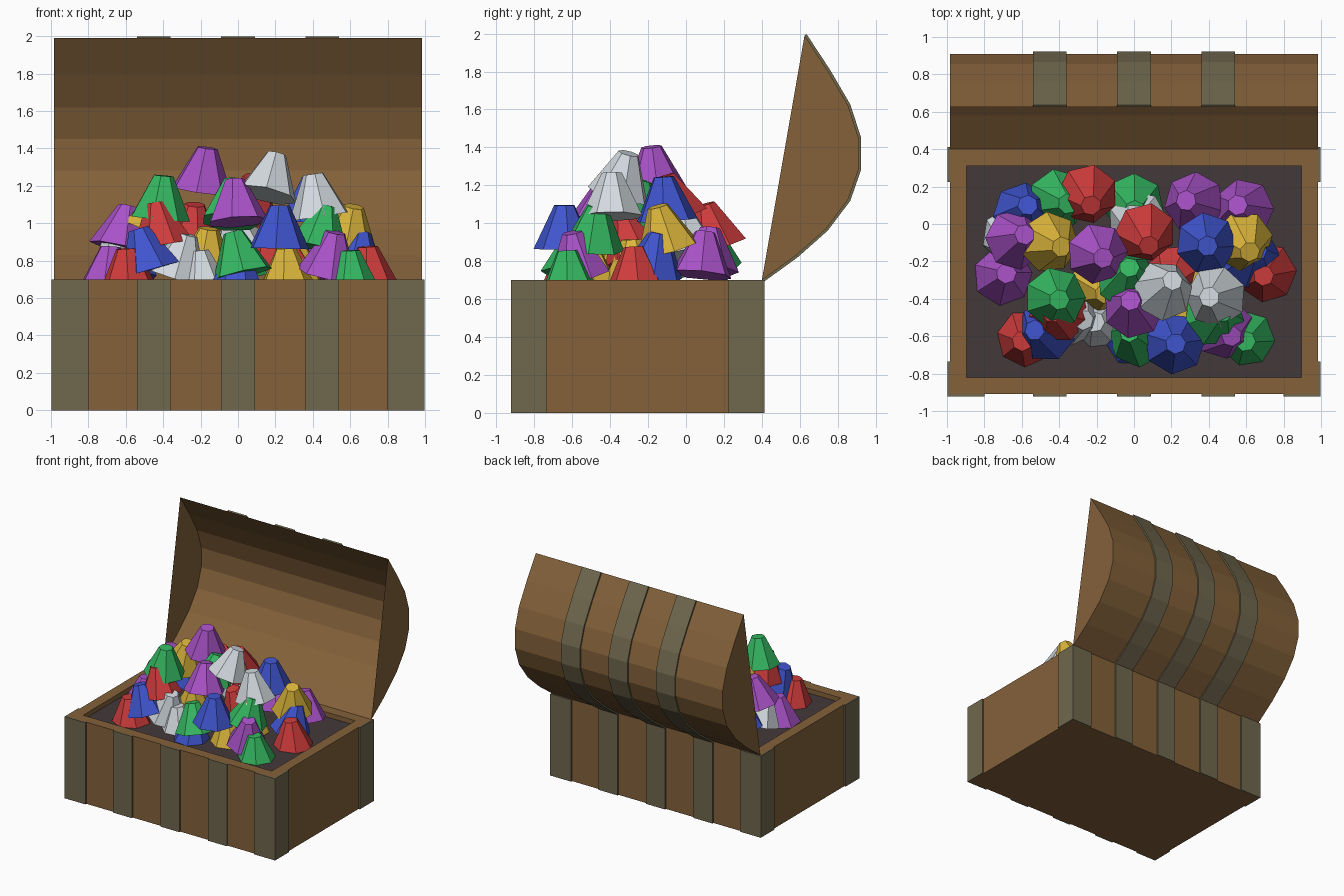
import bpy, bmesh, math, random
from mathutils import Vector, Euler

if "Cube" in bpy.data.objects:
    bpy.data.objects.remove(bpy.data.objects["Cube"])
random.seed(4)

def material(name, rgb):
    m = bpy.data.materials.new(name)
    m.diffuse_color = (*rgb, 1)
    m.use_nodes = True
    m.node_tree.nodes["Principled BSDF"].inputs["Base Color"].default_value = m.diffuse_color
    return m

wood = material("wood", (0.23, 0.12, 0.042))
iron = material("dull_iron", (0.16, 0.135, 0.075))
dark = material("dark_lining", (0.055, 0.04, 0.042))

def finish(name, bm, mat):
    bmesh.ops.recalc_face_normals(bm, faces=bm.faces)
    me = bpy.data.meshes.new(name)
    bm.to_mesh(me)
    bm.free()
    me.materials.append(mat)
    ob = bpy.data.objects.new(name, me)
    bpy.context.collection.objects.link(ob)
    return ob

def box(name, x0, x1, y0, y1, z0, z1, mat):
    bm = bmesh.new()
    bmesh.ops.create_cube(bm, size=1)
    for v in bm.verts:
        v.co = ((x0 + x1) / 2 + v.co.x * (x1 - x0),
                (y0 + y1) / 2 + v.co.y * (y1 - y0),
                (z0 + z1) / 2 + v.co.z * (z1 - z0))
    return finish(name, bm, mat)

# Chest body: box with a recess pushed into the top
X, Y0, Y1, H = 0.985, -0.91, 0.40, 0.70
bm = bmesh.new()
bmesh.ops.create_cube(bm, size=1)
for v in bm.verts:
    v.co = (v.co.x * 2 * X, (Y0 + Y1) / 2 + v.co.y * (Y1 - Y0), (v.co.z + 0.5) * H)
bm.faces.ensure_lookup_table()
top = max(bm.faces, key=lambda f: f.calc_center_median().z)
bmesh.ops.inset_region(bm, faces=[top], thickness=0.128)
floor = bmesh.ops.extrude_discrete_faces(bm, faces=[top])["faces"][0]
for v in floor.verts:
    v.co.z -= 0.04
floor.material_index = 1
body = finish("chest_body", bm, wood)
body.data.materials.append(dark)

# Corner irons: one plate along the front/back and one along the side
T = 0.013
for sx in (-1, 1):
    for tag, y, d in (("front", Y0, 1), ("back", Y1, -1)):
        xs = sorted((sx * 0.80, sx * (X + T)))
        ys = sorted((y - d * T, y))
        box(f"corner_iron_{tag}", *xs, *ys, 0, H, iron)
        xs = sorted((sx * X, sx * (X + T)))
        ys = sorted((y, y + d * 0.175))
        box("corner_iron_side", *xs, *ys, 0, H, iron)

# Upright straps on the front and back
STRAPS = (-0.45, 0, 0.45)
for x in STRAPS:
    box("front_strap", x - 0.09, x + 0.09, Y0 - T, Y0, 0, H, iron)
    box("back_strap", x - 0.09, x + 0.09, Y1, Y1 + T, 0, H, iron)

# Open lid: arched shell with two end panels
PROFILE = [(0.40, 0.70), (0.58, 0.83), (0.738, 0.97), (0.855, 1.125), (0.91, 1.283),
           (0.91, 1.45), (0.855, 1.62), (0.75, 1.80), (0.625, 1.99)]
bm = bmesh.new()
ends = [[bm.verts.new((x, y, z)) for y, z in PROFILE] for x in (-X, X)]
a, b = ends
for i in range(len(PROFILE) - 1):
    bm.faces.new((a[i], a[i + 1], b[i + 1], b[i]))
bm.faces.new(a)
bm.faces.new(b)
finish("lid", bm, wood)

# Lid straps: thin bands following the arch
outer = []
for i, (y, z) in enumerate(PROFILE):
    p, q = PROFILE[max(i - 1, 0)], PROFILE[min(i + 1, len(PROFILE) - 1)]
    n = Vector((q[1] - p[1], p[0] - q[0])).normalized() * T
    outer.append((y + n.x, z + n.y))
for x in STRAPS:
    bm = bmesh.new()
    rows = [[bm.verts.new((x + dx, y, z)) for y, z in pts]
            for dx, pts in ((-0.09, PROFILE), (-0.09, outer), (0.09, outer), (0.09, PROFILE))]
    for r, s in zip(rows, rows[1:]):
        for i in range(len(PROFILE) - 1):
            bm.faces.new((r[i], r[i + 1], s[i + 1], s[i]))
    for i in (0, -1):
        bm.faces.new([r[i] for r in rows])
    finish("lid_strap", bm, iron)

# Heap of cut gems: centres grouped by colour
GEMS = {
    "red": ((0.62, 0.045, 0.045), [(-.24, .13, .99), (.07, -.08, 1.14), (.70, -.27, .76),
            (-.42, -.47, 1.0), (-.59, -.62, .75), (.2, -.3, .92)]),
    "green": ((0.035, 0.48, 0.12), [(-.38, .12, .88), (0, .09, .85), (-.03, -.27, 1.12),
              (-.41, -.40, 1.14), (0, -.59, .84), (.45, -.48, .98), (.6, -.62, .74)]),
    "blue": ((0.05, 0.09, 0.62), [(-.58, .08, .84), (.39, -.11, 1.13), (.64, -.16, .84),
             (-.5, -.57, .86), (.22, -.64, .98), (0, -.61, .73)]),
    "purple": ((0.40, 0.085, 0.58), [(.3, .12, .86), (.57, .09, .84), (-.61, -.07, .98),
               (-.69, -.27, .76), (-.18, -.17, 1.29), (-.01, -.43, 1.12), (.5, -.58, .84)]),
    "gold": ((0.72, 0.47, 0.045), [(-.42, -.11, 1.08), (.6, -.12, .98), (.26, -.5, .75),
             (-.17, -.35, .86), (.3, -.28, .8)]),
    "white": ((0.65, 0.70, 0.74), [(-.66, -.1, .82), (.18, -.33, 1.26), (.42, -.39, 1.15),
              (-.3, -.5, .83), (-.2, -.52, .74), (0, .0, .95)]),
}
for colour, (rgb, places) in GEMS.items():
    mat = material(colour + "_gem", rgb)
    for p in places:
        bm = bmesh.new()
        bmesh.ops.create_cone(bm, cap_ends=True, segments=7, radius1=0.165,
                              radius2=0.055, depth=0.23)
        ob = finish(colour + "_gem", bm, mat)
        ob.location = p
        tilt = 0.3 if p[2] > 0.8 else 0.08
        ob.rotation_euler = Euler((random.uniform(-tilt, tilt), random.uniform(-tilt, tilt),
                                   random.uniform(0, math.tau)))
